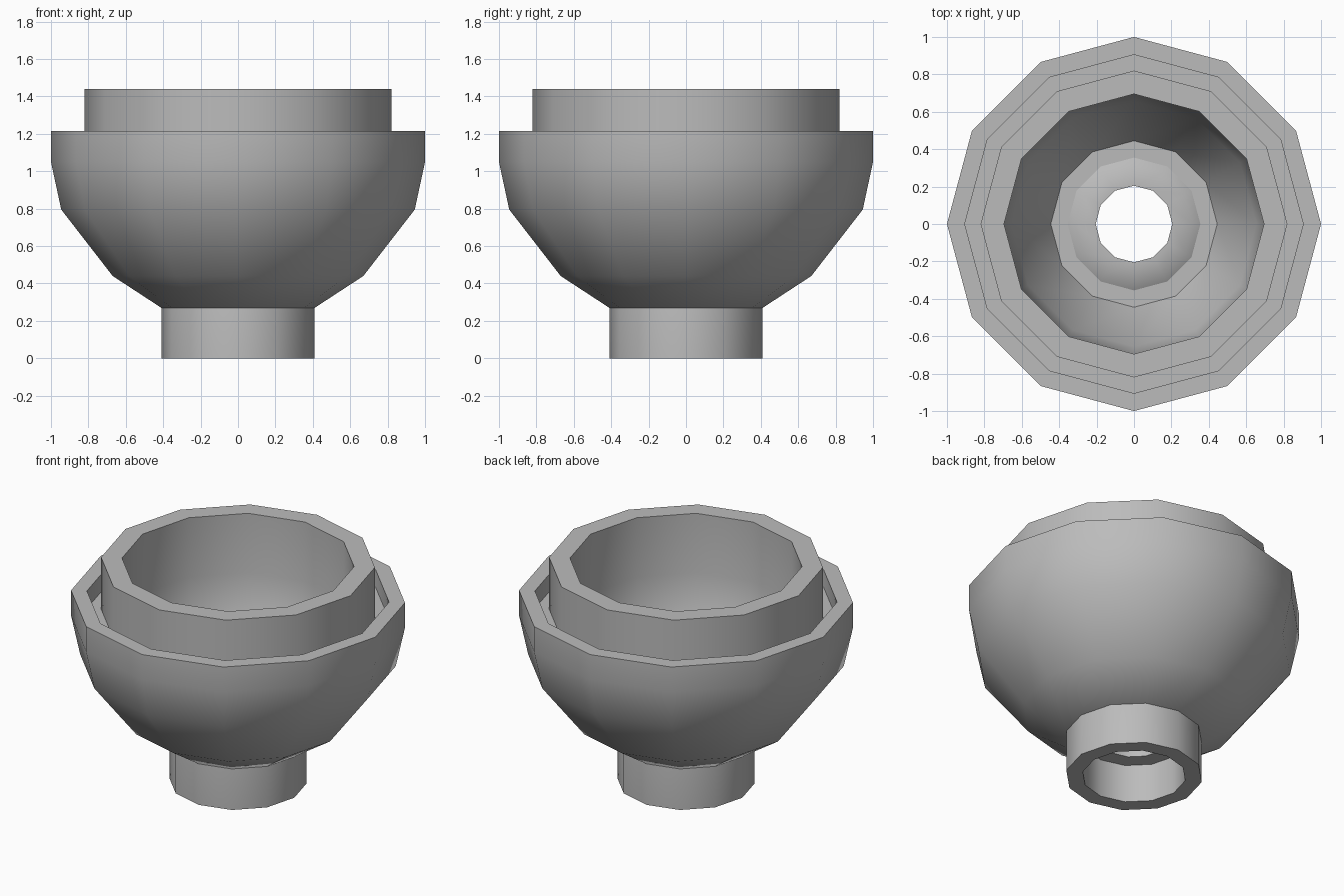
import bpy
import bmesh
import math

cube = bpy.data.objects.get("Cube")
if cube:
    bpy.data.objects.remove(cube, do_unlink=True)

SIDES = 12

gray = bpy.data.materials.new("plain gray")
gray.use_nodes = True
color = (0.5, 0.5, 0.5, 1)
gray.diffuse_color = color
gray.node_tree.nodes["Principled BSDF"].inputs["Base Color"].default_value = color


def lathe(name, profile):
    """Turn a closed (radius, height) profile into a twelve-sided solid."""
    bm = bmesh.new()
    rings = []
    for i in range(SIDES):
        a = math.tau * i / SIDES
        rings.append([bm.verts.new((r * math.cos(a), r * math.sin(a), z))
                      for r, z in profile])
    n = len(profile)
    for i in range(SIDES):
        here, after = rings[i], rings[(i + 1) % SIDES]
        for j in range(n):
            k = (j + 1) % n
            bm.faces.new((here[j], after[j], after[k], here[k]))
    bmesh.ops.recalc_face_normals(bm, faces=bm.faces)
    mesh = bpy.data.meshes.new(name)
    bm.to_mesh(mesh)
    bm.free()
    mesh.materials.append(gray)
    obj = bpy.data.objects.new(name, mesh)
    bpy.context.collection.objects.link(obj)
    bpy.ops.object.select_all(action="DESELECT")
    obj.select_set(True)
    bpy.context.view_layer.objects.active = obj
    bpy.ops.object.shade_smooth_by_angle(angle=math.radians(40))
    return obj


# Bowl: rounded outside, grooved stepped rim, raised collar, hollow inside
lathe("bowl", [
    (0.30, 0.27), (0.41, 0.27), (0.67, 0.44), (0.945, 0.795),
    (1.0, 1.05), (1.0, 1.215),
    (0.905, 1.215), (0.905, 1.1), (0.82, 1.1), (0.82, 1.44),
    (0.695, 1.44), (0.695, 1.05), (0.655, 0.8), (0.445, 0.42), (0.30, 0.42),
])

# Foot: hollow tube, with a pierced plug rising through the bowl floor
lathe("foot", [
    (0.31, 0), (0.41, 0), (0.41, 0.27), (0.395, 0.39),
    (0.315, 0.45), (0.205, 0.45), (0.205, 0.25), (0.31, 0.25),
])
